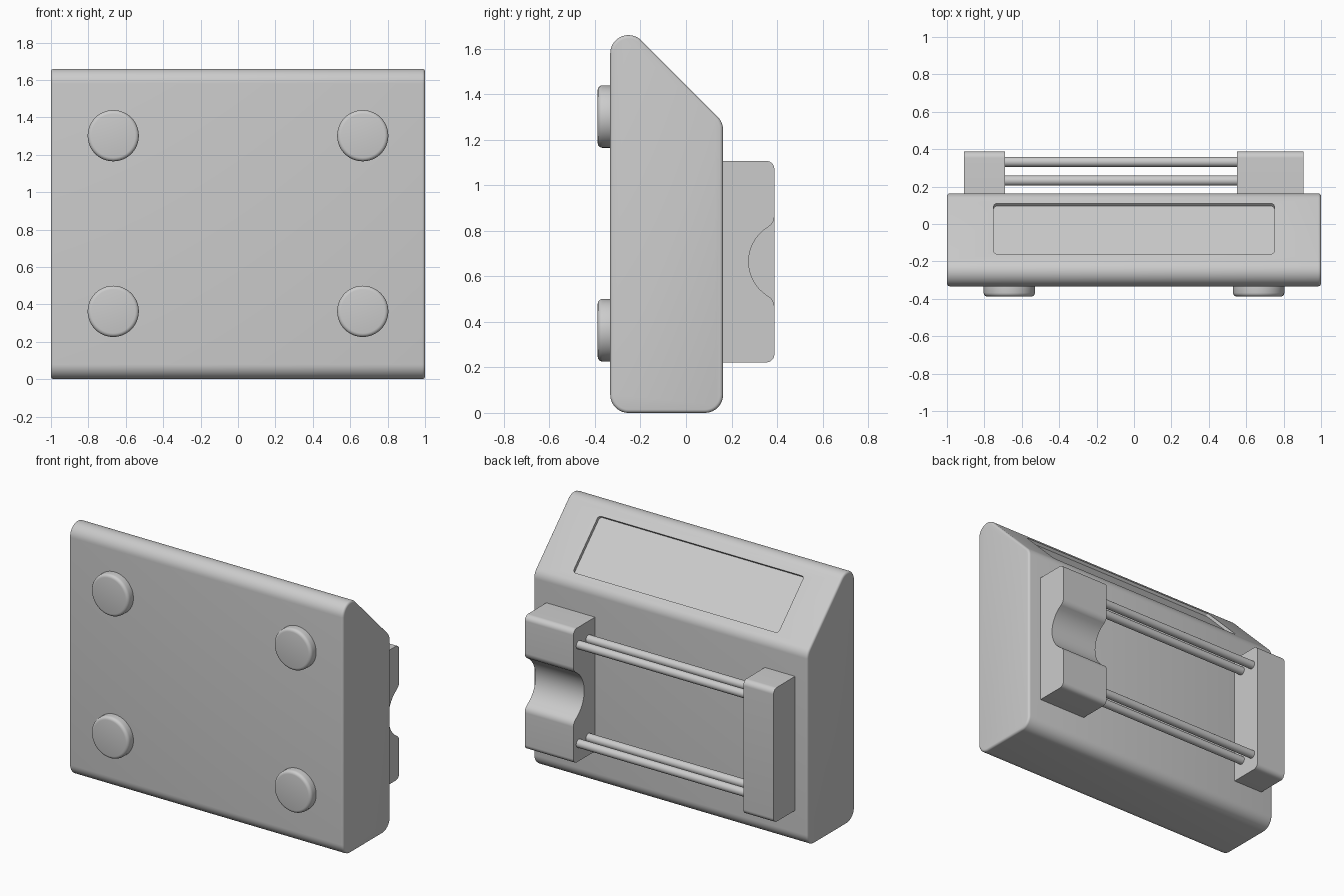
import bpy, bmesh, math
from mathutils import Vector, Matrix

cube = bpy.data.objects.get("Cube")
if cube:
    bpy.data.objects.remove(cube, do_unlink=True)

GREY = (0.6, 0.6, 0.6, 1)
grey = bpy.data.materials.new("plain_grey")
grey.use_nodes = True
grey.diffuse_color = GREY
grey.node_tree.nodes["Principled BSDF"].inputs["Base Color"].default_value = GREY


def arc(y, z, r, start, end, steps):
    """Points along a circular arc in the y-z plane, angles in radians."""
    angles = [start + (end - start) * k / steps for k in range(steps + 1)]
    return [Vector((y + r * math.cos(a), z + r * math.sin(a))) for a in angles]


def fillet(corners, steps=10):
    """Round each corner (y, z, radius) of a closed outline."""
    out = []
    for i, (y, z, r) in enumerate(corners):
        p = Vector((y, z))
        if r == 0:
            out.append(p)
            continue
        u = (Vector(corners[i - 1][:2]) - p).normalized()
        v = (Vector(corners[(i + 1) % len(corners)][:2]) - p).normalized()
        half = u.angle(v) / 2
        centre = p + (u + v).normalized() * r / math.sin(half)
        a = p + u * r / math.tan(half) - centre
        b = p + v * r / math.tan(half) - centre
        start, end = math.atan2(a.y, a.x), math.atan2(b.y, b.x)
        sweep = (end - start + math.pi) % (2 * math.pi) - math.pi
        out += arc(centre.x, centre.y, r, start, start + sweep, steps)
    return out


def circle(y, z, r, n):
    return arc(y, z, r, 0, 2 * math.pi, n)[:-1]


def prism(name, outline, x0, x1, matrix=Matrix(), bevel=0, cutter=None):
    """Extrude a y-z outline along x, then place, bevel, cut and shade it."""
    bm = bmesh.new()
    face = bm.faces.new([bm.verts.new((x0, p.x, p.y)) for p in outline])
    new = bmesh.ops.extrude_face_region(bm, geom=[face], use_keep_orig=True)["geom"]
    moved = [g for g in new if isinstance(g, bmesh.types.BMVert)]
    bmesh.ops.translate(bm, verts=moved, vec=(x1 - x0, 0, 0))
    bm.transform(matrix)
    bmesh.ops.recalc_face_normals(bm, faces=bm.faces)
    mesh = bpy.data.meshes.new(name)
    bm.to_mesh(mesh)
    bm.free()
    mesh.materials.append(grey)
    obj = bpy.data.objects.new(name, mesh)
    bpy.context.collection.objects.link(obj)
    bpy.ops.object.select_all(action="DESELECT")
    obj.select_set(True)
    bpy.context.view_layer.objects.active = obj
    if bevel:
        mod = obj.modifiers.new("rounded_edges", "BEVEL")
        mod.width, mod.segments = bevel, 4
        mod.limit_method, mod.angle_limit = "ANGLE", math.radians(50)
        mod.use_clamp_overlap = False
        bpy.ops.object.modifier_apply(modifier=mod.name)
    if cutter:
        mod = obj.modifiers.new("recess", "BOOLEAN")
        mod.operation, mod.solver, mod.object = "DIFFERENCE", "EXACT", cutter
        bpy.ops.object.modifier_apply(modifier=mod.name)
    bpy.ops.object.shade_smooth_by_angle(angle=math.radians(30))
    return obj


# Shallow rounded recess in the sloped face
w, h, r = 0.75, 0.191, 0.02
d = math.sqrt(0.5)
slope = Matrix(((0, -1, 0, 0), (d, 0, -d, -0.025), (d, 0, d, 1.465), (0, 0, 0, 1)))
recess = prism("recess_cutter", fillet([(-w, -h, r), (w, -h, r), (w, h, r), (-w, h, r)], 6),
               -0.02, 0.05, slope)
recess.hide_render = True

# Housing with a sloped upper back; the ridge is one arc from slope to front
housing = [(-0.333, 0, 0.08), (0.163, 0, 0.08), (0.163, 1.277, 0.08),
           (-0.22, 1.66, 0), (-0.333, 1.66, 0)]
ridge = arc(-0.253, 1.58, 0.08, math.pi / 4, math.pi, 15)
prism("housing", fillet(housing)[:-2] + ridge, -1, 1, bevel=0.015, cutter=recess)
bpy.data.objects.remove(recess, do_unlink=True)

# Four round feet on the front
turn = Matrix.Rotation(math.pi / 2, 4, "Z")
for side, x in (("left", 0.667), ("right", -0.667)):
    for level, z in (("lower", 0.363), ("upper", 1.302)):
        prism(f"{level}_{side}_foot", circle(-x, z, 0.137, 48), -0.388, -0.30, turn, bevel=0.02)

# Clamp blocks on the back: one plain, one with a flared finger notch
lo, hi, mid, inner, outer = 0.222, 1.107, 0.665, 0.155, 0.388
lower = [(inner, lo, 0), (outer, lo, 0.035)]
upper = [(outer, hi, 0.035), (inner, hi, 0)]
notch = [(outer, mid - 0.168, 0.053), (0.103, mid, 0.178), (outer, mid + 0.168, 0.053)]
prism("plain_block", fillet(lower + upper), -0.91, -0.69)
prism("notched_block", fillet(lower + notch + upper, 14), 0.55, 0.905)

# Two pairs of guide rods between the blocks
for level, z in (("lower", 0.34), ("upper", 0.99)):
    for depth, y in (("inner", 0.232), ("outer", 0.332)):
        prism(f"{level}_{depth}_rod", circle(y, z, 0.027, 24), -0.70, 0.56)
